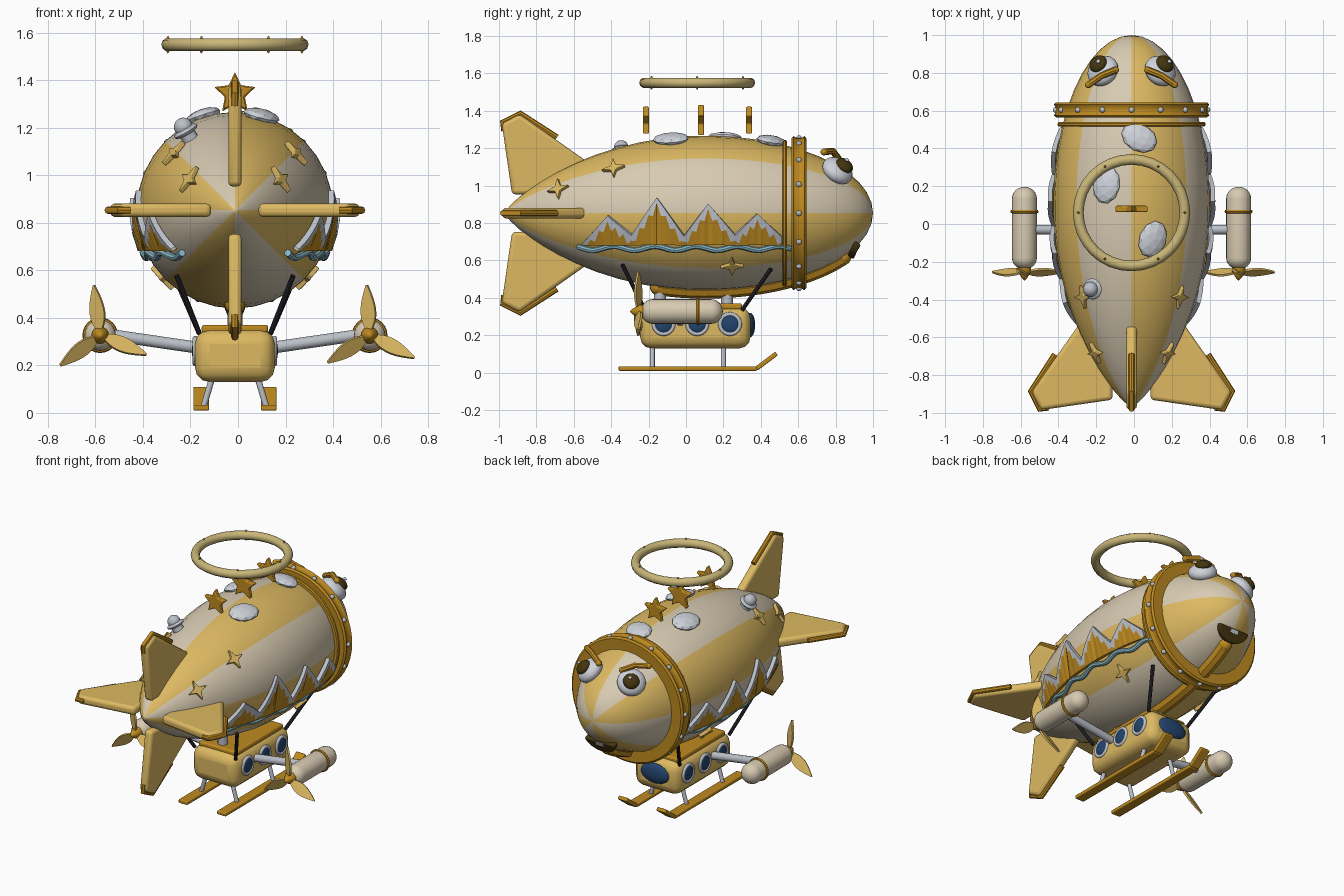
import bpy, bmesh, math
from math import sin, cos, pi, radians, sqrt
from mathutils import Vector, Matrix

cube = bpy.data.objects.get("Cube")
if cube:
    bpy.data.objects.remove(cube)
made = []
AXIS = 0.853   # height of the hull axis


def paint(name, hexa):
    srgb = [int(hexa[i:i + 2], 16) / 255 for i in (0, 2, 4)]
    col = [c / 12.92 if c < .04 else ((c + .055) / 1.055) ** 2.4 for c in srgb] + [1]
    m = bpy.data.materials.new(name)
    m.use_nodes = True
    m.diffuse_color = col
    m.node_tree.nodes["Principled BSDF"].inputs["Base Color"].default_value = col
    return m


YELLOW, CREAM = paint("warm yellow", "DDB962"), paint("cream", "D8CBB2")
GOLD, SILVER = paint("dark gold", "BE8A20"), paint("silver", "BBC0C8")
NAVY, WATER = paint("navy glass", "23446E"), paint("water blue", "8CBCCB")
BLACK, BROWN = paint("black", "1C1A20"), paint("dark brown", "43350F")
HALO, WHITE = paint("pale gold", "C9B678"), paint("cloud white", "CFD3DA")


def finish(ob, name, mats, smooth=True, bevel=0):
    ob.name = name
    for m in mats if isinstance(mats, list) else [mats]:
        ob.data.materials.append(m)
    bpy.ops.object.select_all(action='DESELECT')
    ob.select_set(True)
    bpy.context.view_layer.objects.active = ob
    if bevel:
        mod = ob.modifiers.new("Bevel", 'BEVEL')
        mod.width, mod.segments = bevel, 3
    if smooth:
        bpy.ops.object.shade_smooth_by_angle(angle=radians(40))
    made.append(ob)
    return ob


def from_bm(bm, name, mats, smooth=True, bevel=0, matrix=None):
    bmesh.ops.recalc_face_normals(bm, faces=bm.faces)
    me = bpy.data.meshes.new(name)
    bm.to_mesh(me)
    bm.free()
    ob = bpy.data.objects.new(name, me)
    bpy.context.collection.objects.link(ob)
    if matrix:
        ob.matrix_world = matrix
    return finish(ob, name, mats, smooth, bevel)


def frame(loc, x, y):
    x, y = Vector(x).normalized(), Vector(y).normalized()
    z = x.cross(y)
    return Matrix.Translation(loc) @ Matrix((x, y, z)).transposed().to_4x4()


def facing(loc, normal):
    return Matrix.Translation(loc) @ Vector(normal).to_track_quat('Z', 'Y').to_matrix().to_4x4()


def prism(name, pts, depth, matrix, mat, bevel=0):
    bm = bmesh.new()
    f = bm.faces.new([bm.verts.new((a, b, -depth / 2)) for a, b in pts])
    ext = bmesh.ops.extrude_face_region(bm, geom=[f])["geom"]
    bmesh.ops.translate(bm, vec=(0, 0, depth), verts=[v for v in ext if isinstance(v, bmesh.types.BMVert)])
    return from_bm(bm, name, mat, True, bevel, matrix)


def lathe(name, profile, centre, mats, seg=32, rule=None):
    # profile of (y, radius) spun around the y direction
    bm = bmesh.new()
    rings = [[bm.verts.new((centre[0] + r * cos(2 * pi * i / seg), y, centre[1] + r * sin(2 * pi * i / seg)))
              for i in range(seg)] for y, r in profile]
    for a, b in zip(rings, rings[1:]):
        for i in range(seg):
            j = (i + 1) % seg
            f = bm.faces.new((a[i], a[j], b[j], b[i]))
            f.material_index = rule(i) if rule else 0
    bmesh.ops.remove_doubles(bm, verts=bm.verts, dist=1e-5)
    return from_bm(bm, name, mats)


def ball(name, scale, matrix, mat, low=False):
    bm = bmesh.new()
    if low:
        bmesh.ops.create_icosphere(bm, subdivisions=2, radius=1)
    else:
        bmesh.ops.create_uvsphere(bm, u_segments=20, v_segments=12, radius=1)
    bmesh.ops.scale(bm, vec=scale, verts=bm.verts)
    return from_bm(bm, name, mat, not low, 0, matrix)


def rod(name, a, b, r, mat, seg=12):
    a, b = Vector(a), Vector(b)
    bm = bmesh.new()
    bmesh.ops.create_cone(bm, cap_ends=True, segments=seg, radius1=r, radius2=r, depth=(b - a).length)
    return from_bm(bm, name, mat, True, 0, facing((a + b) / 2, b - a))


def tube(name, pts, r, mat):
    cu = bpy.data.curves.new(name, 'CURVE')
    cu.dimensions, cu.bevel_depth, cu.bevel_resolution, cu.use_fill_caps = '3D', r, 2, True
    sp = cu.splines.new('POLY')
    sp.points.add(len(pts) - 1)
    for p, q in zip(sp.points, pts):
        p.co = (*q, 1)
    ob = bpy.data.objects.new(name, cu)
    bpy.context.collection.objects.link(ob)
    bpy.ops.object.select_all(action='DESELECT')
    ob.select_set(True)
    bpy.context.view_layer.objects.active = ob
    bpy.ops.object.convert(target='MESH')
    return finish(bpy.context.object, name, mat)


def box(name, size, loc, mat, bevel, rot=0):
    bm = bmesh.new()
    bmesh.ops.create_cube(bm, size=1)
    bmesh.ops.scale(bm, vec=size, verts=bm.verts)
    return from_bm(bm, name, mat, True, bevel, Matrix.Translation(loc) @ Matrix.Rotation(rot, 4, 'X'))


def ring(name, major, minor, matrix, mat):
    bpy.ops.mesh.primitive_torus_add(major_radius=major, minor_radius=minor, major_segments=32, minor_segments=10)
    ob = bpy.context.object
    ob.matrix_world = matrix
    return finish(ob, name, mat)


def hull(y):
    if y > .1:
        return .414 * sqrt(max(0, 1 - ((y - .1) / .9) ** 2))
    return .414 * max(0, 1 - ((.1 - y) / 1.07) ** 2) ** .8


def skin(y, deg, off=0):
    # point and normal on the hull
    a, e = radians(deg), .002
    n = Vector((cos(a), -(hull(y + e) - hull(y - e)) / (2 * e), sin(a))).normalized()
    return Vector((hull(y) * cos(a), y, AXIS + hull(y) * sin(a))) + n * off, n


def side(s, y, z, off):
    return Vector((s * sqrt((hull(y) + off) ** 2 - (z - AXIS) ** 2), y, z))


def star(points, outer, inner):
    n = 2 * points
    return [((outer, inner)[i % 2] * cos(2 * pi * i / n), (outer, inner)[i % 2] * sin(2 * pi * i / n)) for i in range(n)]


# Striped hull
steps = [pi * i / 24 for i in range(25)]
lathe("hull", [(.015 - .985 * cos(t), hull(.015 - .985 * cos(t))) for t in steps], (0, AXIS),
      [CREAM, YELLOW], 32, lambda i: i // 4 % 2)

# Collar bands with rivets
lathe("collar_band", [(.57, .3), (.565, .4), (.575, .412), (.59, .402), (.618, .402), (.633, .412), (.643, .4),
                      (.64, .3), (.57, .3)], (0, AXIS), GOLD, 48)
lathe("thin_band", [(.515, .34), (.515, .385), (.522, .391), (.533, .391), (.54, .385), (.54, .34)], (0, AXIS), GOLD, 48)
for i in range(16):
    a = 2 * pi * i / 16
    ball("collar_rivet", (.015,) * 3, Matrix.Translation((.402 * cos(a), .604, AXIS + .402 * sin(a))), SILVER)

# Keel along the belly
keel = [skin(-.15 + .99 * i / 16, -90)[0] for i in range(17)]
tube("keel", keel, .043, GOLD)
for p in (keel[0], keel[-1]):
    ball("keel_end", (.043,) * 3, Matrix.Translation(p), GOLD)

# Four tail fins with tip guards
for k in range(4):
    out = Vector((cos(k * pi / 2), 0, sin(k * pi / 2)))
    prism("tail_fin", [(-.52, .27), (-.89, .53), (-.985, .48), (-.93, .1), (-.6, .1)], .056,
          frame((0, 0, AXIS), (0, 1, 0), out), YELLOW, .02)
    tube("fin_guard", [Vector((0, y, AXIS)) + out * r for y, r in ((-.69, .405), (-.885, .533), (-.98, .487), (-.972, .44))],
         .016, GOLD)

# Upright stars along the spine
for y, r in ((-.214, .082), (.08, .092), (.337, .082)):
    prism("spine_star", star(5, r, r * .48), .034, frame((0, y, 1.343), (0, 0, 1), (1, 0, 0)), GOLD, .006)

# Floating halo with studs
ring("halo", .282, .028, Matrix.Translation((0, .06, 1.55)), HALO)
for i in range(6):
    a = pi * i / 3
    ball("halo_stud", (.009, .009, .037), Matrix.Translation((.282 * cos(a), .06 + .282 * sin(a), 1.55)), GOLD)

# Clouds and lookout dome on the back
for x, y in ((.04, .455), (-.13, .206), (.11, -.08)):
    p, n = skin(y, math.degrees(math.acos(x / hull(y))), .008)
    ball("cloud", (.1, .075, .03), facing(p, n), WHITE, True)
p, n = skin(-.34, 122)
n = Vector((-.5, -.1, .85)).normalized()
rod("dome_stem", p - n * .02, p + n * .035, .035, SILVER)
ball("dome_brim", (.056, .056, .018), facing(p + n * .035, n), SILVER)
ball("dome_top", (.04, .04, .04), facing(p + n * .055, n), SILVER)

# Decorations, face and machinery on both sides
RIDGE = [(-.55, .695), (-.417, .84), (-.29, .738), (-.155, .936), (-.01, .733), (.118, .904), (.262, .738), (.38, .85), (.51, .73)]
for s in (-1, 1):
    for y, deg in ((-.385, 43), (-.68, 34), (.246, -43)):
        p, n = skin(y, deg if s > 0 else 180 - deg, .008)
        t = Vector((0, 1, 0)) - n * n.y
        prism("hull_star", star(4, .065, .022), .024, frame(p, t, n.cross(t)), YELLOW, .004)

    # Mountain range with snowy ridge
    cols = []
    for (y0, z0), (y1, z1) in zip(RIDGE, RIDGE[1:]):
        cols += [(y0 + (y1 - y0) * i / 6, z0 + (z1 - z0) * i / 6, .028 + .035 * (i % 2)) for i in range(6)]
    cols.append((*RIDGE[-1], .03))
    bm = bmesh.new()
    grid = [[bm.verts.new(side(s, y, h, .018)) for h in (.685, max(.688, z - snow), z)] for y, z, snow in cols]
    for a, b in zip(grid, grid[1:]):
        for i in range(2):
            bm.faces.new((a[i], b[i], b[i + 1], a[i + 1])).material_index = i
    ob = from_bm(bm, "mountains", [GOLD, SILVER], False)
    mod = ob.modifiers.new("Thickness", 'SOLIDIFY')
    mod.thickness, mod.offset = .024, 0
    ys = [-.58 + 1.14 * i / 60 for i in range(61)]
    tube("river", [side(s, y, .665 + .011 * sin(y * 2 * pi / .22), .012) for y in ys], .015, WATER)

    # Eyes and brows
    p = Vector((s * .152, .81, 1.08))
    n = Vector((s * .48, .51, .71)).normalized()
    ball("eye", (.088, .088, .055), facing(p, n), WHITE)
    q = p + n * .035 + Vector((s * .008, .02, .003))
    ball("pupil", (.05, .05, .028), facing(q, n), BROWN)
    ball("eye_glint", (.011, .011, .008), facing(q + n * .025 + Vector((.012, 0, .012)), n), WHITE)
    brow = [Vector((s * .085, .815, 1.145)), Vector((s * .16, .785, 1.185)), Vector((s * .228, .737, 1.18))]
    tube("brow", brow, .018, GOLD)
    for e in (brow[0], brow[2]):
        ball("brow_end", (.018,) * 3, Matrix.Translation(e), GOLD)

    # Gondola portholes, struts and skids
    for y in (-.12, .06, .235):
        m = facing((s * .167, y, .26), (s, 0, 0))
        ring("porthole_rim", .053, .011, m, SILVER)
        ball("porthole_glass", (.05, .05, .014), m, NAVY)
    rod("rear_strut", (s * .245, -.34, .577), (s * .15, -.22, .335), .011, BLACK)
    rod("front_strut", (s * .245, .455, .556), (s * .15, .3, .335), .011, BLACK)
    box("skid", (.066, .74, .024), (s * .142, .01, .022), GOLD, .006)
    box("skid_tip", (.066, .135, .024), (s * .142, .43, .062), GOLD, .006, radians(37))
    for y in (-.18, .2):
        rod("skid_leg", (s * .095, y, .15), (s * .132, y, .025), .013, SILVER)

    # Engine pod, arm and propeller
    arm = ((s * .16, -.03, .275), (s * .54, -.03, .33))
    rod("engine_arm", *arm, .025, SILVER)
    pod = (s * .567, .327)
    half = [pi / 2 * i / 6 for i in range(7)]
    lathe("engine_pod", [(-.18 - .06 * cos(t), .066 * sin(t)) for t in half]
          + [(.135 + .062 * sin(t), .066 * cos(t)) for t in half], pod, CREAM, 24)
    lathe("pod_band", [(.055, .06), (.058, .071), (.066, .075), (.074, .071), (.077, .06)], pod, GOLD, 24)
    lathe("propeller_hub", [(-.3, 0), (-.285, .015), (-.25, .036), (-.225, .036), (-.22, 0)], pod, GOLD, 16)
    ts = [i / 10 for i in range(11)]
    blade = [(.012 + .2 * t, .032 * sin(pi * t ** .8) + .003) for t in ts]
    blade += [(a, -b) for a, b in reversed(blade)]
    for k in range(3):
        a = radians((97 if s < 0 else 93) + 120 * k)
        out, tan = Vector((cos(a), 0, sin(a))), Vector((-sin(a), 0, cos(a)))
        prism("propeller_blade", blade, .012,
              frame((pod[0], -.255, pod[1]), out, tan * .87 + Vector((0, .5, 0))), YELLOW)

# Grin under the nose
smile = [(.11 * cos(pi + pi * i / 14), .09 * sin(pi + pi * i / 14) + .045) for i in range(15)]
prism("mouth", smile, .036, frame((0, .898, .655), (-1, 0, 0), (0, .42, .9)), BROWN, .008)
prism("teeth", [(-.03, .015), (.03, .015), (.025, .04), (-.025, .04)], .042,
      frame((0, .898, .655), (-1, 0, 0), (0, .42, .9)), WHITE)

# Gondola body, roof, windscreen and hull mounts
box("gondola", (.336, .59, .22), (0, .05, .24), YELLOW, .06)
box("gondola_roof", (.28, .5, .035), (0, .05, .353), GOLD, .012)
ball("windscreen", (.105, .028, .065), Matrix.Translation((0, .342, .255)), NAVY)
for y in (-.14, .22):
    rod("hull_mount", (0, y, .35), (0, y, .46), .032, SILVER)

# Centre the whole craft across x
for ob in made:
    ob.location.x -= .013
